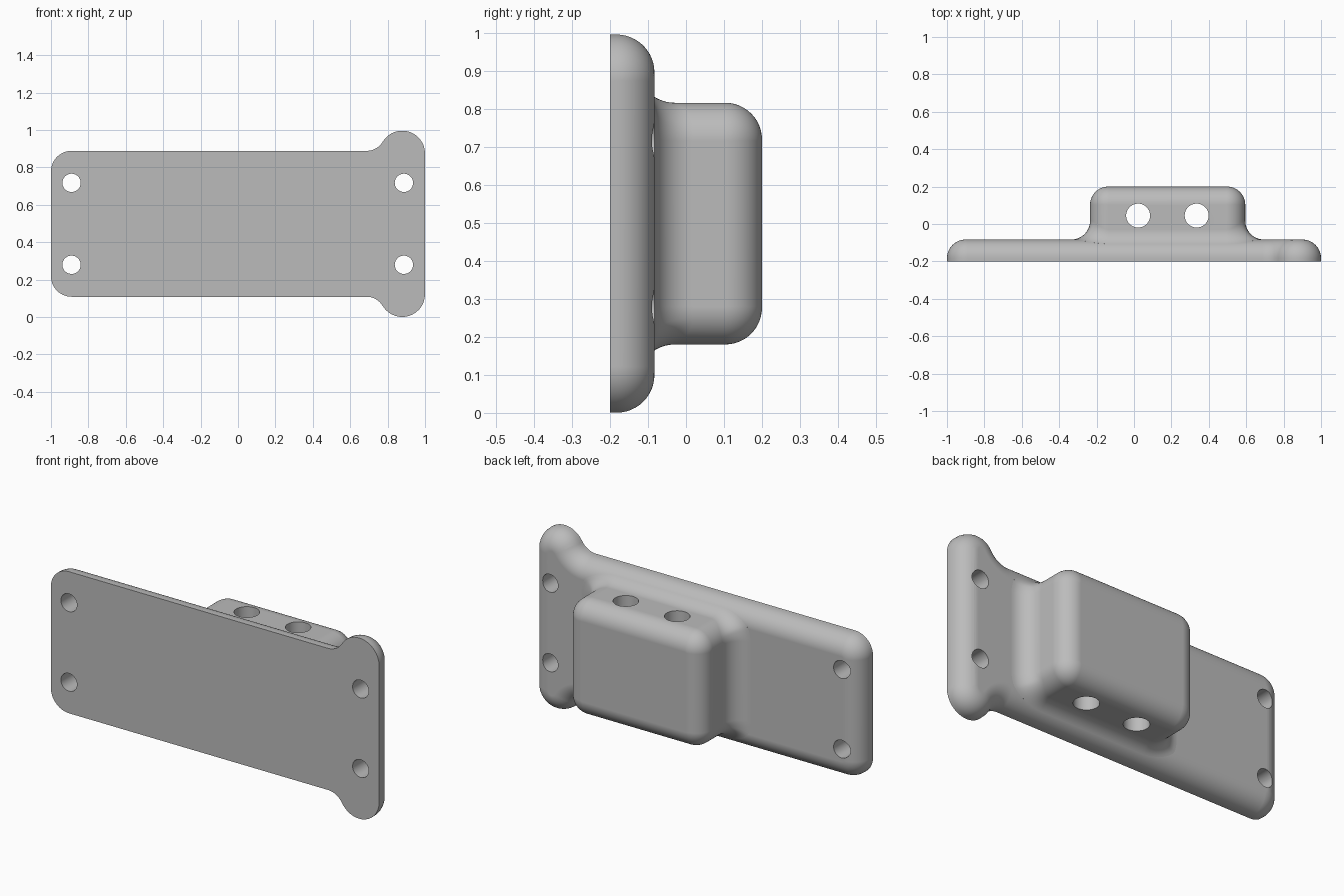
import bpy, bmesh, math
from mathutils import Vector

if "Cube" in bpy.data.objects:
    bpy.data.objects.remove(bpy.data.objects["Cube"])

MID = 0.498                     # height of the symmetry plane
FRONT, FACE, BACK = -0.2, -0.083, 0.2
ROUND = 0.1                     # edge rounding and fillet radius

grey = bpy.data.materials.new("plain_grey")
grey.use_nodes = True
grey.diffuse_color = (0.5, 0.5, 0.5, 1)
grey.node_tree.nodes["Principled BSDF"].inputs["Base Color"].default_value = (0.5, 0.5, 0.5, 1)


def outline(arcs, inset=0.0):
    """Points and outward normals of arcs (x, z, radius, start, end), mirrored in height.
    A negative radius makes a hollow arc."""
    half = []
    for x, z, r, start, end in arcs:
        steps = 14
        for i in range(steps + 1):
            a = math.radians(start + (end - start) * i / steps)
            out = Vector((math.cos(a), math.sin(a)))
            p = Vector((x, z)) + out * (abs(r) - math.copysign(inset, r))
            half.append((p, out * math.copysign(1, r)))
    flip = lambda v: Vector((v.x, -v.y))
    return half + [(flip(p), flip(n)) for p, n in reversed(half)]


def ring(arcs, inset, y):
    return [Vector((p.x, y, p.y)) for p, n in outline(arcs, inset)]


def rounded_end(arcs, y, radius, steps=12):
    """Rings that round an edge over to the flat face at y."""
    rings = []
    for i in range(steps + 1):
        a = math.pi / 2 * i / steps
        rings.append(ring(arcs, radius * (1 - math.cos(a)), y - radius * (1 - math.sin(a))))
    return rings


def loft(name, rings):
    bm = bmesh.new()
    loops = [[bm.verts.new(p + Vector((0, 0, MID))) for p in r] for r in rings]
    for a, b in zip(loops, loops[1:]):
        for i in range(len(a)):
            j = (i + 1) % len(a)
            bm.faces.new((a[i], a[j], b[j], b[i]))
    bm.faces.new(loops[0])
    bm.faces.new(loops[-1])
    bmesh.ops.recalc_face_normals(bm, faces=bm.faces)
    mesh = bpy.data.meshes.new(name)
    bm.to_mesh(mesh)
    bm.free()
    mesh.materials.append(grey)
    obj = bpy.data.objects.new(name, mesh)
    bpy.context.collection.objects.link(obj)
    return obj


def drill(obj, place, radius, depth, turn):
    bpy.ops.mesh.primitive_cylinder_add(vertices=48, radius=radius, depth=depth,
                                        location=place, rotation=turn)
    cutter = bpy.context.object
    cutter.hide_render = True
    cutter.data.materials.append(grey)
    bpy.context.view_layer.objects.active = obj
    cut = obj.modifiers.new("hole", 'BOOLEAN')
    cut.operation, cut.solver, cut.object = 'DIFFERENCE', 'EXACT', cutter
    bpy.ops.object.modifier_apply(modifier=cut.name)
    bpy.data.objects.remove(cutter)


def finish(obj):
    bpy.ops.object.select_all(action='DESELECT')
    obj.select_set(True)
    bpy.context.view_layer.objects.active = obj
    bpy.ops.object.shade_smooth_by_angle(angle=math.radians(35))
    weighted = obj.modifiers.new("even_shading", 'WEIGHTED_NORMAL')
    weighted.keep_sharp = True


# Mounting plate: round ears at the left end, hollow blends, rounded back edge
EDGE, EAR = 0.39, 0.122
ear_x, ear_z = 1 - EAR, MID - EAR
rise = EDGE + ROUND - ear_z
run = math.sqrt((EAR + ROUND) ** 2 - rise ** 2)
tilt = math.degrees(math.atan2(rise, run))
plate_arcs = [(ear_x, ear_z, EAR, 0, 180 - tilt),
              (ear_x - run, EDGE + ROUND, -ROUND, -tilt, -90),
              (-0.89, EDGE - 0.11, 0.11, 90, 180)]
plate = loft("mounting_plate", [ring(plate_arcs, 0, FRONT)] + rounded_end(plate_arcs, FACE, ROUND))
for x in (-0.89, 0.887):
    for z in (-0.219, 0.219):
        drill(plate, (x, FRONT, MID + z), 0.049, 1, (math.pi / 2, 0, 0))
finish(plate)

# Raised block: rounded box with a rolling-ball fillet onto the plate
LEFT, RIGHT, TALL = 0.595, -0.235, 0.318
block_arcs = [(LEFT - ROUND, TALL - ROUND, ROUND, 0, 90),
              (RIGHT + ROUND, TALL - ROUND, ROUND, 90, 180)]
flat = EDGE - ROUND             # where the plate's rounded edge begins
STEPS = 12
fillet = [[] for i in range(STEPS + 2)]
for p, n in outline(block_arcs):
    ball = p + n * ROUND
    over = max(abs(ball.y) - flat, 0)
    ball_y = FACE - ROUND + math.sqrt((2 * ROUND) ** 2 - over ** 2)
    centre = Vector((ball.x, ball_y, ball.y))
    foot = Vector((ball.x, FACE - ROUND, math.copysign(abs(ball.y) - over, ball.y)))
    down = (foot - centre).normalized()
    side = Vector((-n.x, 0, -n.y))
    fillet[0].append(centre + down * (ROUND + 0.02))
    for i in range(STEPS + 1):
        fillet[i + 1].append(centre + down.slerp(side, i / STEPS) * ROUND)
block = loft("raised_block", [ring(block_arcs, 0, -0.15)] + fillet
             + rounded_end(block_arcs, BACK, ROUND - 0.003))
for x in (0.022, 0.335):
    drill(block, (x, 0.045, MID), 0.064, 2, (0, 0, 0))
finish(block)
